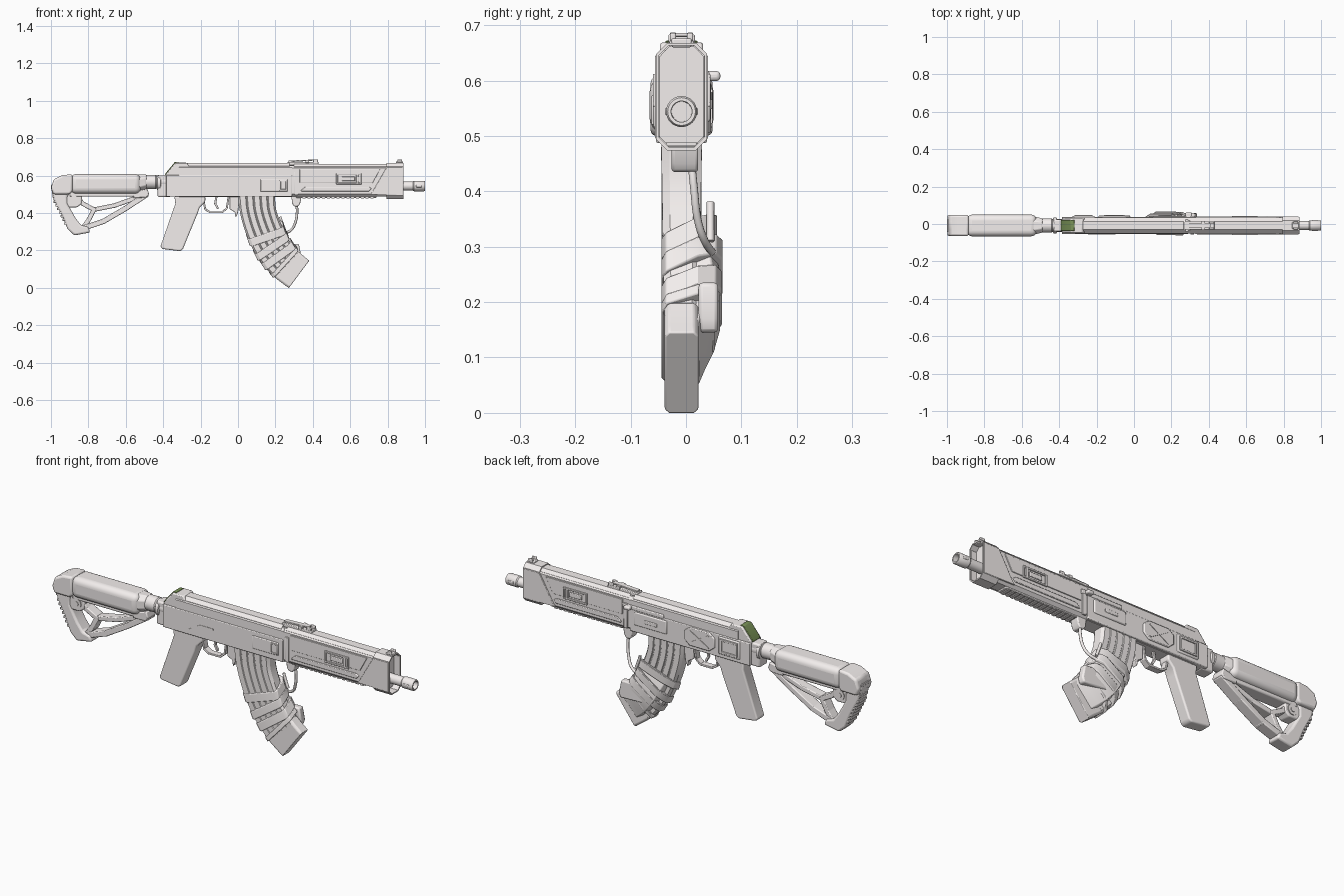
import bpy, bmesh, math
from mathutils import Vector as V

YC = -0.008          # the weapon's mid-plane
pale = bpy.data.materials.new("pale_warm_grey")
pale.diffuse_color = (0.9, 0.86, 0.85, 1)
green = bpy.data.materials.new("olive_green")
green.diffuse_color = (0.2, 0.3, 0.1, 1)


def finish(name, bm, bevel=0.0, seg=2, mat=None):
    bmesh.ops.recalc_face_normals(bm, faces=bm.faces)
    me = bpy.data.meshes.new(name)
    bm.to_mesh(me)
    bm.free()
    for p in me.polygons:
        p.use_smooth = True
    ob = bpy.data.objects.new(name, me)
    bpy.context.collection.objects.link(ob)
    ob.location.y = YC
    if bevel:
        m = ob.modifiers.new("bevel", "BEVEL")
        m.width, m.segments, m.limit_method = bevel, seg, "ANGLE"
        m.angle_limit = math.radians(35)
    me.set_sharp_from_angle(angle=math.radians(32))
    me.materials.append(mat or pale)
    return ob


def loft(name, rings, bevel=0.0, seg=2, mat=None, closed=False):
    bm = bmesh.new()
    vs = [[bm.verts.new(p) for p in r] for r in rings]
    n = len(vs[0])
    pairs = list(zip(vs, vs[1:])) + ([(vs[-1], vs[0])] if closed else [])
    for a, b in pairs:
        for i in range(n):
            bm.faces.new((a[i], a[(i + 1) % n], b[(i + 1) % n], b[i]))
    if not closed:
        bm.faces.new(vs[0])
        bm.faces.new(vs[-1])
    return finish(name, bm, bevel, seg, mat)


def plate(name, pts, y0, y1, bevel=0.0, seg=2, mat=None):
    return loft(name, [[(x, y, z) for x, z in pts] for y in (y0, y1)], bevel, seg, mat)


def box(name, x0, x1, y0, y1, z0, z1, bevel=0.0, seg=2):
    return plate(name, [(x0, z0), (x1, z0), (x1, z1), (x0, z1)], y0, y1, bevel, seg)


def beam(name, pts, w, hy, bevel=0.004):
    for (ax, az), (bx, bz) in zip(pts, pts[1:]):
        d = V((bx - ax, bz - az)).normalized()
        n, e = V((-d.y, d.x)) * w / 2, d * w * 0.3
        plate(name, [(ax + n.x - e.x, az + n.y - e.y), (bx + n.x + e.x, bz + n.y + e.y),
                     (bx - n.x + e.x, bz - n.y + e.y), (ax - n.x - e.x, az - n.y - e.y)], -hy, hy, bevel)


def circle(x, r, z, n=32):
    return [(x, r * math.cos(2 * math.pi * i / n), z + r * math.sin(2 * math.pi * i / n)) for i in range(n)]


def turned(name, prof, z, closed=False):
    return loft(name, [circle(x, r, z) for x, r in prof], closed=closed)


def octagon(x, h, z0, z1, c):
    return [(x, y, z) for y, z in ((h, z0 + c), (h, z1 - c), (h - c, z1), (c - h, z1),
                                   (-h, z1 - c), (-h, z0 + c), (c - h, z0), (h - c, z0))]


def sides(y0, y1):
    return (-y1, -y0), (y0, y1)


def frame(name, x0, x1, z0, z1, y0, y1, w):
    for i, (a, b, c, d) in enumerate(((x0, x1, z0, z0 + w), (x0, x1, z1 - w, z1), (x0, x0 + w, z0, z1), (x1 - w, x1, z0, z1))):
        box(f"{name}_{i}", a, b, y0, y1, c, d, 0.002)


# Receiver and top cover
loft("receiver", [octagon(x, 0.043, 0.485, 0.655, 0.012) for x in (-0.315, 0.29)])
loft("top_cover", [octagon(x, 0.038, 0.56, 0.666, 0.016) for x in (-0.29, 0.275)])
box("receiver_lower", -0.385, 0.29, -0.046, 0.046, 0.487, 0.602, 0.004)
box("rear_collar", -0.43, -0.36, -0.032, 0.032, 0.485, 0.602, 0.008)
rear = [(-0.385, 0.58), (-0.385, 0.608), (-0.335, 0.669), (-0.275, 0.669), (-0.255, 0.64), (-0.255, 0.58)]
plate("rear_block", rear, -0.039, 0.039, 0.005)
plate("rear_inset", [(-0.39, 0.604), (-0.3885, 0.611), (-0.338, 0.672), (-0.318, 0.672), (-0.33, 0.65), (-0.37, 0.604)], -0.029, 0.029, 0.002, mat=green)
# Right side: ejection port and selector
box("port_cover", 0.12, 0.265, -0.051, -0.04, 0.515, 0.58, 0.004)
frame("port_end", 0.222, 0.262, 0.52, 0.574, -0.054, -0.045, 0.007)
plate("selector", [(-0.24, 0.505), (-0.17, 0.545), (-0.1, 0.545), (-0.1, 0.553), (-0.175, 0.553), (-0.245, 0.512)], -0.048, -0.04)
# Left side: hatch, crossed panel, slot cover and charging handle
box("left_hatch", -0.33, -0.21, 0.04, 0.051, 0.505, 0.595, 0.006)
frame("left_hatch_frame", -0.318, -0.222, 0.515, 0.586, 0.048, 0.056, 0.01)
plate("cross_panel", [(-0.19, 0.53), (-0.16, 0.505), (-0.05, 0.505), (-0.02, 0.53), (-0.02, 0.575), (-0.05, 0.598), (-0.16, 0.598), (-0.19, 0.575)], 0.04, 0.053, 0.004)
for s in (1, -1):
    plate("cross_rib", [(-0.155, 0.55 - s * 0.034), (-0.05, 0.55 + s * 0.028), (-0.055, 0.55 + s * 0.034), (-0.16, 0.55 - s * 0.028)], 0.05, 0.056)
box("left_slot_cover", 0.08, 0.26, 0.04, 0.052, 0.525, 0.592, 0.005)
box("left_slot", 0.13, 0.2, 0.05, 0.056, 0.548, 0.566, 0.003)
box("handle_bar", 0.1, 0.33, 0.035, 0.05, 0.598, 0.618, 0.004)
box("charging_handle", 0.275, 0.31, 0.04, 0.07, 0.599, 0.617, 0.007, 3)

# Handguard
loft("handguard", [octagon(x, 0.042, 0.487, 0.655, 0.014) for x in (0.285, 0.85)])
loft("handguard_top", [octagon(x, 0.036, 0.58, 0.662, 0.014) for x in (0.3, 0.85)])
for y0, y1 in sides(0.04, 0.046):
    plate("upper_panel", [(0.33, 0.56), (0.72, 0.56), (0.76, 0.635), (0.33, 0.635)], y0, y1, 0.002)
for y0, y1 in sides(0.04, 0.048):
    plate("long_rib", [(0.335, 0.52), (0.36, 0.54), (0.7, 0.54), (0.715, 0.53), (0.7, 0.515), (0.34, 0.515)], y0, y1, 0.003)
    box("collar_rib", 0.302, 0.322, y0, y1, 0.495, 0.62, 0.002)
    plate("shroud_cheek", [(0.705, 0.497), (0.72, 0.515), (0.795, 0.645), (0.88, 0.645), (0.88, 0.495)], y0, y1, 0.002)
for y0, y1 in sides(0.045, 0.052):
    frame("side_window", 0.525, 0.66, 0.553, 0.612, y0, y1, 0.009)
    box("window_block", 0.555, 0.625, y0, y1, 0.571, 0.594, 0.003)
    box("window_post", 0.632, 0.644, y0, y1, 0.556, 0.608, 0.002)
box("lower_rail", 0.31, 0.74, -0.028, 0.028, 0.481, 0.492, 0.003)
for i in range(15):
    box("rail_tooth", 0.345 + i * 0.026, 0.361 + i * 0.026, -0.026, 0.026, 0.477, 0.485)
# Hollow front shroud
o, i = (0.046, 0.474, 0.668, 0.02), (0.041, 0.48, 0.663, 0.018)
loft("front_shroud", [octagon(0.795, *o), octagon(0.885, *o), octagon(0.885, *i), octagon(0.795, *i)], closed=True)
# Sights
box("front_sight_base", 0.845, 0.882, -0.018, 0.018, 0.66, 0.676, 0.003)
box("rear_sight_base", 0.265, 0.43, -0.022, 0.022, 0.655, 0.673, 0.003)
plate("rear_sight_leaf", [(0.27, 0.672), (0.41, 0.68), (0.41, 0.686), (0.27, 0.68)], -0.012, 0.012, 0.001)
box("rear_sight_slider", 0.36, 0.38, -0.024, 0.024, 0.668, 0.683, 0.002)
for y0, y1 in sides(0.01, 0.021):
    box("front_sight_ear", 0.852, 0.878, y0, y1, 0.67, 0.686, 0.003)
    box("rear_sight_ear", 0.402, 0.428, y0, y1, 0.668, 0.687, 0.003)
# Barrel with a hollow muzzle
turned("barrel", [(0.7, 0.024), (0.945, 0.024)], 0.544)
turned("muzzle", [(0.935, 0.024), (0.94, 0.028), (0.995, 0.028), (1.0, 0.025), (1.0, 0.019), (0.94, 0.018)], 0.544, True)
for y0, y1 in sides(0.022, 0.0295):
    box("muzzle_slot", 0.952, 0.984, y0, y1, 0.537, 0.551, 0.003)

# Grip, trigger and guard
plate("pistol_grip", [(-0.34, 0.49), (-0.335, 0.45), (-0.415, 0.22), (-0.405, 0.208), (-0.31, 0.196), (-0.295, 0.205), (-0.275, 0.255),
                      (-0.215, 0.4), (-0.205, 0.43), (-0.175, 0.46), (-0.175, 0.49)], -0.031, 0.031, 0.013, 4)
beam("trigger_guard", [(-0.185, 0.47), (-0.175, 0.42), (-0.15, 0.404), (-0.085, 0.404), (-0.06, 0.425), (-0.05, 0.49)], 0.01, 0.016, 0.002)
beam("trigger", [(-0.115, 0.49), (-0.122, 0.45), (-0.108, 0.425)], 0.011, 0.006, 0.002)
plate("magazine_latch", [(-0.045, 0.49), (0.01, 0.49), (0.0, 0.4), (-0.013, 0.375), (-0.018, 0.405), (-0.045, 0.42)], -0.015, 0.015, 0.003)

# Magazine: curved edges sampled as a smooth spline
LEFT = [V(p) for p in ((0, .503), (.01, .406), (.043, .289), (.096, .176), (.171, .08), (.273, .0))]
RIGHT = [V(p) for p in ((.198, .503), (.203, .422), (.23, .342), (.267, .262), (.316, .198), (.38, .144))]


def spline(p, t):
    f = min(max(t, 0), 1) * (len(p) - 1)
    k = min(int(f), len(p) - 2)
    u = f - k
    a, b, c, d = p[max(k - 1, 0)], p[k], p[k + 1], p[min(k + 2, len(p) - 1)]
    return 0.5 * (2 * b + (c - a) * u + (2 * a - 5 * b + 4 * c - d) * u * u + (3 * b - a - 3 * c + d) * u ** 3)


def mag_ring(t, prof):
    l, r = spline(LEFT, t), spline(RIGHT, t)
    pts = [(l.lerp(r, f), y) for f, y in prof]
    return [(p.x, y, p.y) for p, y in pts]


def symmetric(half, w):
    return [(f, y * w) for f, y in half] + [(f, -y * w) for f, y in reversed(half)]


ribs = [(0, .6), (.05, 1)]
for k in range(4):
    g = 0.2 + k * 0.19
    ribs += [(g, 1), (g + .015, .9), (g + .035, .9), (g + .05, 1)]
ribs += [(.95, 1), (1, .6)]
loft("magazine", [mag_ring(t / 20, symmetric(ribs, 0.037 - 0.007 * t / 20)) for t in range(18)])
loft("magazine_base", [mag_ring(t, symmetric([(-.01, .75), (.04, 1), (.96, 1), (1.01, .75)], 0.0305)) for t in (0.8, 0.87, 0.94, 1.0)], 0.003)

# Strapped-on pack beside the magazine
loft("side_pack", [mag_ring(t, [(.12, .02), (.2, y), (.8, y), (.97, y * .8), (.97, .02)])
                   for t, y in ((.4, .045), (.48, .06), (.6, .071), (.7, .069), (.79, .058), (.86, .043), (.92, .032))], 0.004)
plate("pack_end", [(0.2, 0.15), (0.33, 0.145), (0.338, 0.17), (0.325, 0.235), (0.2, 0.235)], 0.031, 0.066, 0.007)


def strap(name, t, w, slope, skew, out):
    l, r = spline(LEFT, t), spline(RIGHT, t)
    c, half, n = (l + r) / 2, (r - l).length / 2, (r - l).normalized()
    d = V((n.y, -n.x))
    prof = [(-half - .004, -.026), (-half + .012, -.036), (half - .012, -.036), (half + .006, -.028), (half + .012, .03),
            (half - .004, out - .011), (half - .03, out), (-half + .05, out), (-half + .015, out - .019), (-half - .004, .03)]
    rings = []
    for e in (-w / 2, w / 2):
        pts = [(c + n * a + d * (e - slope * y + skew * a), y) for a, y in prof]
        rings.append([(p.x, y, p.y) for p, y in pts])
    loft(name, rings, 0.003)


strap("strap_upper", 0.46, 0.042, 0.5, 0.0, 0.064)
strap("strap_middle", 0.58, 0.04, 0.45, -0.15, 0.074)
strap("strap_lower", 0.7, 0.042, 0.4, -0.05, 0.073)
strap("strap_bottom", 0.8, 0.022, 0.3, -0.15, 0.06)

# Cable from the handguard to the pack
plate("cable_socket", [(0.285, 0.49), (0.34, 0.49), (0.332, 0.45), (0.322, 0.435), (0.3, 0.435), (0.29, 0.45)], -0.018, 0.03, 0.005)


def cable(name, pts, r):
    cu = bpy.data.curves.new(name, "CURVE")
    cu.dimensions, cu.bevel_depth, cu.bevel_resolution, cu.use_fill_caps = "3D", r, 3, True
    sp = cu.splines.new("BEZIER")
    sp.bezier_points.add(len(pts) - 1)
    for b, p in zip(sp.bezier_points, pts):
        b.co = p
        b.handle_left_type = b.handle_right_type = "AUTO"
    cu.materials.append(pale)
    ob = bpy.data.objects.new(name, cu)
    bpy.context.collection.objects.link(ob)
    ob.location.y = YC


cable("cable", [(0.312, 0.018, 0.45), (0.316, 0.022, 0.41), (0.305, 0.03, 0.345), (0.285, 0.042, 0.31), (0.25, 0.055, 0.29)], 0.007)
cable("pack_plug", [(0.225, 0.052, 0.38), (0.235, 0.052, 0.35), (0.25, 0.052, 0.31)], 0.007)

# Shoulder stock
turned("stock_tube", [(-0.9, 0.034), (-0.5, 0.034), (-0.495, 0.038), (-0.44, 0.038), (-0.435, 0.034), (-0.37, 0.034)], 0.566)
turned("tube_ring", [(-0.435, 0.03), (-0.43, 0.042), (-0.415, 0.042), (-0.41, 0.03)], 0.56)
box("cheek_rest", -0.895, -0.52, -0.058, 0.058, 0.503, 0.608, 0.03, 5)
loft("cheek_taper", [octagon(-0.54, 0.05, 0.512, 0.605, 0.025), octagon(-0.49, 0.038, 0.527, 0.605, 0.02)], 0.004)
box("cheek_underside", -0.9, -0.49, -0.034, 0.034, 0.487, 0.512, 0.006)
plate("stock_clamp", [(-0.56, 0.512), (-0.485, 0.53), (-0.475, 0.5), (-0.49, 0.482), (-0.56, 0.48)], -0.034, 0.034, 0.005)
butt = [(-.94, .602), (-.985, .58), (-1, .535), (-.985, .47), (-.94, .385), (-.912, .315), (-.875, .28), (-.79, .296), (-.8, .325),
        (-.84, .335), (-.87, .375), (-.912, .45), (-.912, .49), (-.885, .515), (-.885, .607)]
plate("butt_plate", butt, -0.036, 0.036, 0.01, 3)
plate("butt_upper", butt[:3] + [(-.988, .5), (-.9, .5)] + butt[-2:], -0.056, 0.056, 0.014, 3)
for (ax, az), (bx, bz), n in (((-.995, .545), (-.982, .468), 4), ((-.98, .46), (-.915, .325), 7)):
    for k in range(n):
        x, z = ax + (bx - ax) * k / n, az + (bz - az) * k / n
        box("butt_ridge", max(x - 0.006, -1.0), x + 0.02, -0.034, 0.034, z - 0.006, z + 0.006, 0.002)
beam("lower_strut", [(-0.49, 0.497), (-0.6, 0.425), (-0.72, 0.355), (-0.83, 0.318)], 0.028, 0.028)
beam("upper_strut", [(-0.51, 0.493), (-0.66, 0.44), (-0.77, 0.418)], 0.024, 0.024)
beam("rear_strut", [(-0.87, 0.495), (-0.83, 0.45), (-0.77, 0.418), (-0.8, 0.36), (-0.83, 0.32)], 0.024, 0.026)
plate("sling_plate", [(-0.93, 0.505), (-0.835, 0.505), (-0.835, 0.45), (-0.86, 0.43), (-0.92, 0.43)], -0.03, 0.03, 0.006)
for r, h in ((0.026, 0.034), (0.012, 0.037)):
    plate("sling_socket", [(-0.877 + r * math.cos(a * math.pi / 12), 0.468 + r * math.sin(a * math.pi / 12)) for a in range(24)], -h, h)
